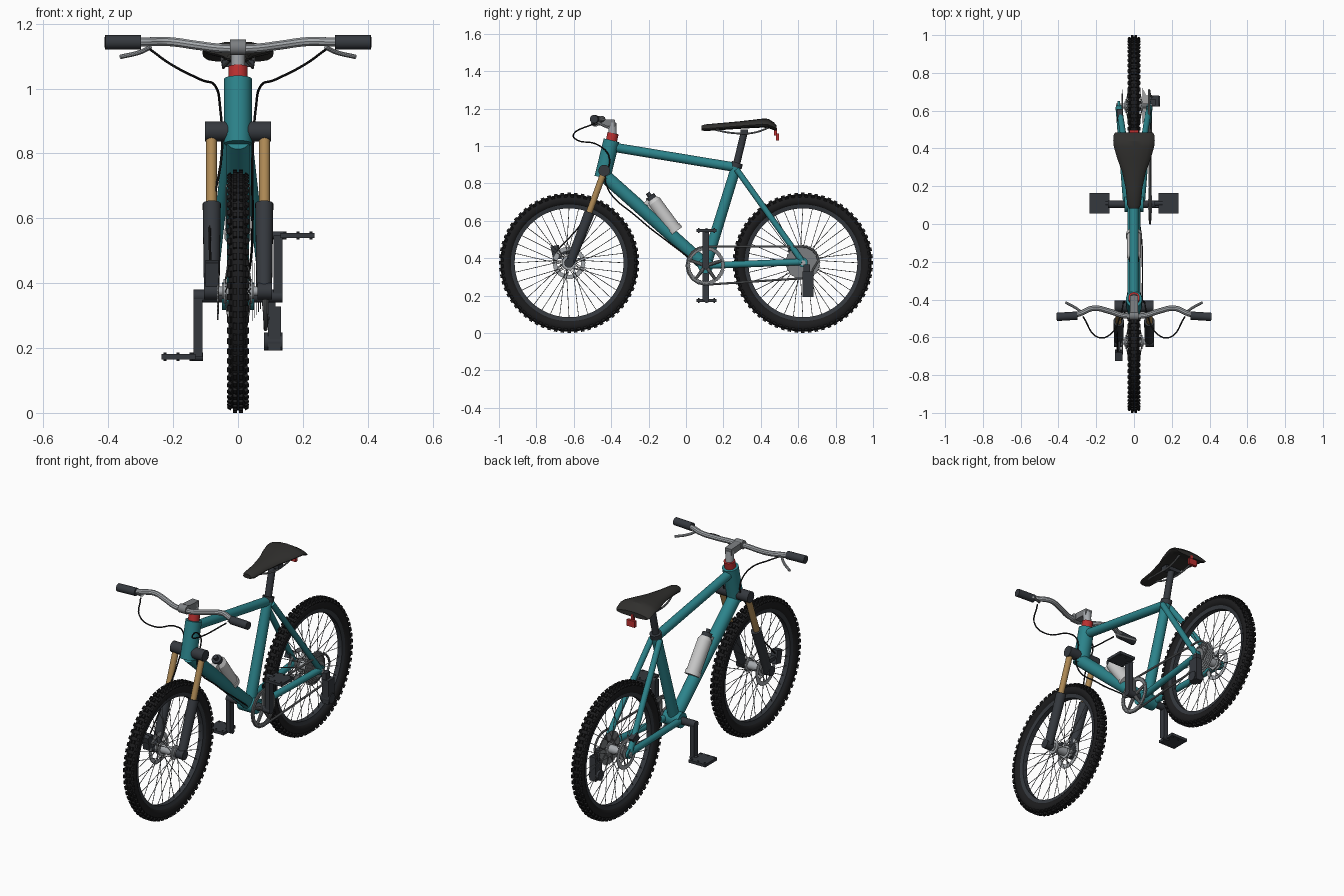
import bpy, bmesh
from math import sin, cos, pi, tau
from mathutils import Vector, Matrix

if "Cube" in bpy.data.objects:
    bpy.data.objects.remove(bpy.data.objects["Cube"])

COL = dict(teal=(.025, .23, .26), tyre=(.012, .012, .013), dark=(.035, .04, .048), gold=(.42, .25, .09),
           metal=(.38, .4, .42), steel=(.2, .21, .22), red=(.5, .03, .03), white=(.75, .75, .72),
           saddle=(.03, .029, .027))
MATS = {}
for key, c in COL.items():
    MATS[key] = bpy.data.materials.new(key + "_finish")
    MATS[key].diffuse_color = (*c, 1)


def cyl(bm, a, b, r1, r2=None, n=20):
    a, b = Vector(a), Vector(b)
    d = b - a
    m = Matrix.Translation((a + b) / 2) @ d.to_track_quat('Z', 'Y').to_matrix().to_4x4()
    bmesh.ops.create_cone(bm, cap_ends=True, segments=n, radius1=r1, radius2=r1 if r2 is None else r2,
                          depth=d.length, matrix=m)


def box(bm, c, size, pitch=0, yaw=0):
    m = (Matrix.Translation(c) @ Matrix.Rotation(yaw, 4, 'Z') @ Matrix.Rotation(pitch, 4, 'X')
         @ Matrix.Diagonal((*size, 1)))
    bmesh.ops.create_cube(bm, size=1, matrix=m)


def lathe(bm, prof, c, n=64, teeth=0):
    """Spin a closed (x, radius) profile round an x-parallel axis through c."""
    rings = []
    for i in range(n):
        a = tau * i / n
        k = teeth * (i % 2)
        rings.append([bm.verts.new((c[0] + x, c[1] + (r - k) * cos(a), c[2] + (r - k) * sin(a))) for x, r in prof])
    for i in range(n):
        p, q = rings[i], rings[(i + 1) % n]
        for j in range(len(prof)):
            k = (j + 1) % len(prof)
            bm.faces.new((p[j], p[k], q[k], q[j]))


def ring(bm, c, r0, r1, t, n=64, teeth=0):
    lathe(bm, [(-t, r0), (t, r0), (t, r1), (-t, r1)], c, n, teeth)


def loft(bm, sections, n=16):
    """Skin ellipses given as (y, half_width, z, half_height)."""
    rows = [[bm.verts.new((w * cos(tau * i / n), y, z + h * sin(tau * i / n) - .25 * h * (cos(tau * i / n) ** 2)))
             for i in range(n)] for y, w, z, h in sections]
    for p, q in zip(rows, rows[1:]):
        for i in range(n):
            bm.faces.new((p[i], p[(i + 1) % n], q[(i + 1) % n], q[i]))
    bm.faces.new(rows[0])
    bm.faces.new(rows[-1])


def part(name, colour, *shapes):
    bm = bmesh.new()
    for s in shapes:
        s[0](bm, *s[1:])
    bmesh.ops.recalc_face_normals(bm, faces=bm.faces[:])
    me = bpy.data.meshes.new(name)
    bm.to_mesh(me)
    bm.free()
    ob = bpy.data.objects.new(name, me)
    bpy.context.collection.objects.link(ob)
    me.materials.append(MATS[colour])
    return ob


def pipe(name, colour, pts, r, cyclic=False, smooth=True):
    cu = bpy.data.curves.new(name, 'CURVE')
    cu.dimensions, cu.bevel_depth, cu.bevel_resolution = '3D', r, 3
    cu.resolution_u, cu.use_fill_caps = 6, True
    sp = cu.splines.new('BEZIER')
    sp.bezier_points.add(len(pts) - 1)
    for bp, p in zip(sp.bezier_points, pts):
        bp.co = p
        bp.handle_left_type = bp.handle_right_type = 'AUTO' if smooth else 'VECTOR'
    sp.use_cyclic_u = cyclic
    ob = bpy.data.objects.new(name, cu)
    bpy.context.collection.objects.link(ob)
    cu.materials.append(MATS[colour])


# Wheels: tyre with knobs, rim, spokes, hub, brake rotor
def wheel(label, cy):
    c = Vector((0, cy, .375))
    prof = [(.029 * cos(tau * i / 14), .336 + .032 * sin(tau * i / 14)) for i in range(14)]
    knobs = []
    for i in range(64):
        for x, r, off, tilt in ((-.009, .369, 0, 0), (.009, .369, 0, 0), (-.025, .359, .5, .6), (.025, .359, .5, -.6)):
            a = tau * (i + off) / 64
            knobs.append((knob, c, x, r, a, tilt))
    part(label + "_tyre", 'tyre', (lathe, prof, c, 96), *knobs)
    part(label + "_rim", 'dark', (lathe, [(-.014, .291), (.014, .291), (.019, .313), (-.019, .313)], c, 96))
    spokes = []
    for i in range(36):
        s = 1 if i % 2 else -1
        a = tau * i / 36
        b = a + (.5 if i % 4 < 2 else -.5)
        spokes.append((cyl, c + Vector((s * .04, .032 * cos(b), .032 * sin(b))),
                       c + Vector((0, .295 * cos(a), .295 * sin(a))), .0017, None, 6))
    part(label + "_spokes", 'steel', *spokes)
    part(label + "_hub", 'metal', (cyl, c - Vector((.095, 0, 0)), c + Vector((.095, 0, 0)), .014),
         (cyl, c - Vector((.05, 0, 0)), c + Vector((.05, 0, 0)), .024),
         *[(cyl, c + Vector((s * .036, 0, 0)), c + Vector((s * .044, 0, 0)), .038) for s in (-1, 1)])
    d = c - Vector((.062, 0, 0))
    part(label + "_brake_rotor", 'metal', (ring, d, .066, .088, .002, 72, .003), (ring, d, .014, .03, .003, 32),
         *[(cyl, d + Vector((0, .025 * cos(a), .025 * sin(a))), d + Vector((0, .07 * cos(a + .4), .07 * sin(a + .4))),
            .003, None, 8) for a in [tau * k / 6 for k in range(6)]])


def knob(bm, c, x, r, a, tilt):
    m = (Matrix.Translation(c) @ Matrix.Rotation(a, 4, 'X') @ Matrix.Translation((x, 0, r))
         @ Matrix.Rotation(-tilt, 4, 'Y') @ Matrix.Diagonal((.012, .019, .012, 1)))
    bmesh.ops.create_cube(bm, size=1, matrix=m)


wheel("front", -.625)
wheel("rear", .625)

# Frame
BB, SEAT = (0, .105, .36), (0, .272, .90)
HB, HT = (0, -.447, .83), (0, -.398, 1.03)
part("head_tube", 'teal', (cyl, HB, HT, .043, None, 28))
part("top_tube", 'teal', (cyl, (0, -.40, .995), (0, .268, .885), .025))
part("down_tube", 'teal', (cyl, (0, -.435, .84), BB, .036, .034, 24))
part("seat_tube", 'teal', (cyl, BB, SEAT, .03, .027))
part("bottom_bracket_shell", 'teal', (cyl, (-.05, .105, .36), (.05, .105, .36), .042))
for s, side in ((-1, "left"), (1, "right")):
    part(side + "_seat_stay", 'teal', (cyl, (s * .025, .27, .875), (s * .08, .62, .385), .016))
    part(side + "_chain_stay", 'teal', (cyl, (s * .04, .11, .36), (s * .08, .62, .38), .018))
    part(side + "_dropout", 'teal', (cyl, (s * .074, .625, .378), (s * .088, .625, .378), .026))
    # Fork legs
    part(side + "_fork_stanchion", 'gold', (cyl, (s * .082, -.435, .87), (s * .082, -.53, .61), .017))
    part(side + "_fork_lower", 'dark', (cyl, (s * .081, -.515, .645), (s * .081, -.62, .375), .028, .024),
         (cyl, (s * .06, -.625, .375), (s * .105, -.625, .375), .026))
    part(side + "_fork_crown", 'dark', (cyl, (s * .02, -.437, .868), (s * .102, -.437, .868), .031))
    # Grips, levers, cables
    part(side + "_grip", 'dark', (cyl, (s * .30, -.485, 1.143), (s * .41, -.492, 1.143), .022))
    pipe(side + "_brake_lever", 'metal', [(s * .27, -.475, 1.128), (s * .30, -.45, 1.113), (s * .362, -.415, 1.098)], .007)
    low = [(-.05, -.47, .80), (-.085, -.55, .60), (-.085, -.68, .45)] if s < 0 else \
        [(.045, -.43, .80), (.045, -.25, .61), (.04, -.08, .475), (.02, .06, .37)]
    pipe(side + "_cable", 'tyre', [(s * .27, -.49, 1.12), (s * .19, -.60, 1.065), (s * .12, -.58, 1.03),
                                   (s * .068, -.47, 1.005), (s * .055, -.41, .94)] + low, .0038)
    # Crank and pedal
    z = .36 + s * .19
    part(side + "_crank_arm", 'dark', (box, (s * .124, .105, .36 + s * .092), (.028, .036, .19)),
         (cyl, (s * .045, .105, .36), (s * .138, .105, .36), .02))
    zp = .36 + s * .187
    part(side + "_pedal", 'dark', (box, (s * .183, .11, zp), (.105, .108, .016)),
         (cyl, (s * .108, .11, zp), (s * .15, .11, zp), .013),
         *[(cyl, (s * x, y, zp - .013), (s * x, y, zp + .013), .004, None, 8)
           for x in (.145, .185, .225) for y in (.068, .152)])

# Front and rear brake calipers
part("front_caliper", 'dark', (box, (-.08, -.695, .43), (.04, .045, .075), .2), (box, (-.082, -.64, .43), (.02, .09, .02)))
part("rear_caliper", 'dark', (box, (-.075, .575, .445), (.03, .05, .045), -.5))

# Headset, stem, handlebar
part("headset_spacer", 'red', (cyl, HT, (0, -.39, 1.068), .03))
part("stem_column", 'metal', (cyl, (0, -.392, 1.06), (0, -.395, 1.125), .022))
part("stem", 'steel', (box, (0, -.435, 1.125), (.042, .11, .036), -.06), (cyl, (-.024, -.485, 1.127), (.024, -.485, 1.127), .024))
bar = [(.06, -.484, 1.125), (.13, -.462, 1.134), (.215, -.446, 1.145), (.29, -.475, 1.144), (.38, -.49, 1.143)]
pipe("handlebar", 'metal', [(-x, y, z) for x, y, z in bar[::-1]] + [(0, -.488, 1.123)] + bar, .0145)

# Seat post, saddle, rails, tail light
part("seat_collar", 'dark', (cyl, (0, .267, .885), (0, .275, .91), .031))
part("seat_post", 'dark', (cyl, (0, .26, .86), (0, .312, 1.075), .019), (box, (0, .312, 1.078), (.1, .04, .022)))
part("saddle", 'saddle', (loft, [(.082, .025, 1.096, .012), (.10, .036, 1.097, .018), (.19, .044, 1.104, .019),
                                 (.28, .064, 1.111, .02), (.35, .09, 1.117, .022), (.41, .107, 1.122, .024),
                                 (.44, .11, 1.12, .025), (.47, .108, 1.105, .021), (.484, .1, 1.096, .014)]))
for s, side in ((-1, "left"), (1, "right")):
    pipe(side + "_saddle_rail", 'steel', [(s * .02, .14, 1.09), (s * .042, .24, 1.07), (s * .045, .36, 1.07),
                                          (s * .05, .45, 1.10)], .005)
part("tail_light", 'red', (box, (0, .49, 1.048), (.05, .016, .036)), (box, (0, .478, 1.075), (.015, .015, .04)))

# Drivetrain
K = Vector((.085, .105, .36))
part("chainring", 'steel', (ring, K, .085, .104, .004, 96, .004),
     *[(cyl, K, K + Vector((0, .09 * cos(a), .09 * sin(a))), .011, .008, 10) for a in [tau * k / 5 + .3 for k in range(5)]])
part("cassette", 'steel', *[(ring, (.044 + .0062 * k, .625, .378), .018, .094 - .009 * k, .0014, 56, .005) for k in range(6)])
chain = [(.085, .105 + .102 * cos(a), .36 + .102 * sin(a)) for a in [pi / 2 + pi * k / 8 for k in range(9)]]
chain += [(.09, .62, .292), (.105, .655, .29), (.105, .67, .31), (.085, .68, .34)]
chain += [(.08, .625 + .084 * cos(a), .378 + .084 * sin(a)) for a in (.1, .5, .9, 1.25, pi / 2)]
pipe("chain", 'steel', chain, .006, True, False)
part("rear_derailleur", 'dark', (box, (.112, .652, .26), (.04, .058, .135)), (box, (.1, .645, .335), (.03, .035, .06)),
     (cyl, (.08, .65, .22), (.138, .65, .22), .028))

# Bottle and cage
A, B = Vector((0, -.06, .55)), Vector((0, -.17, .70))
D = (B - A).normalized()
part("bottle", 'white', (cyl, A, B, .038, None, 28), (cyl, B, B + D * .018, .038, .027, 28))
part("bottle_cap", 'dark', (cyl, B + D * .015, B + D * .04, .027), (cyl, B + D * .04, B + D * .06, .012))
part("bottle_cage", 'white', (box, (0, -.15, .618), (.04, .02, .17), .63), (cyl, A - D * .01, A + D * .015, .042, None, 28),
     (box, (0, -.205, .70), (.035, .06, .02), .63))

# Finish: curves to meshes, smooth shading with sharp edges
bpy.ops.object.select_all(action='SELECT')
bpy.context.view_layer.objects.active = bpy.data.objects["chain"]
bpy.ops.object.convert(target='MESH')
bpy.ops.object.select_all(action='SELECT')
bpy.ops.object.shade_smooth_by_angle()

for m in bpy.data.materials:
    if m.users and not m.is_grease_pencil:
        m.use_nodes = True
        m.node_tree.nodes["Principled BSDF"].inputs["Base Color"].default_value = m.diffuse_color
